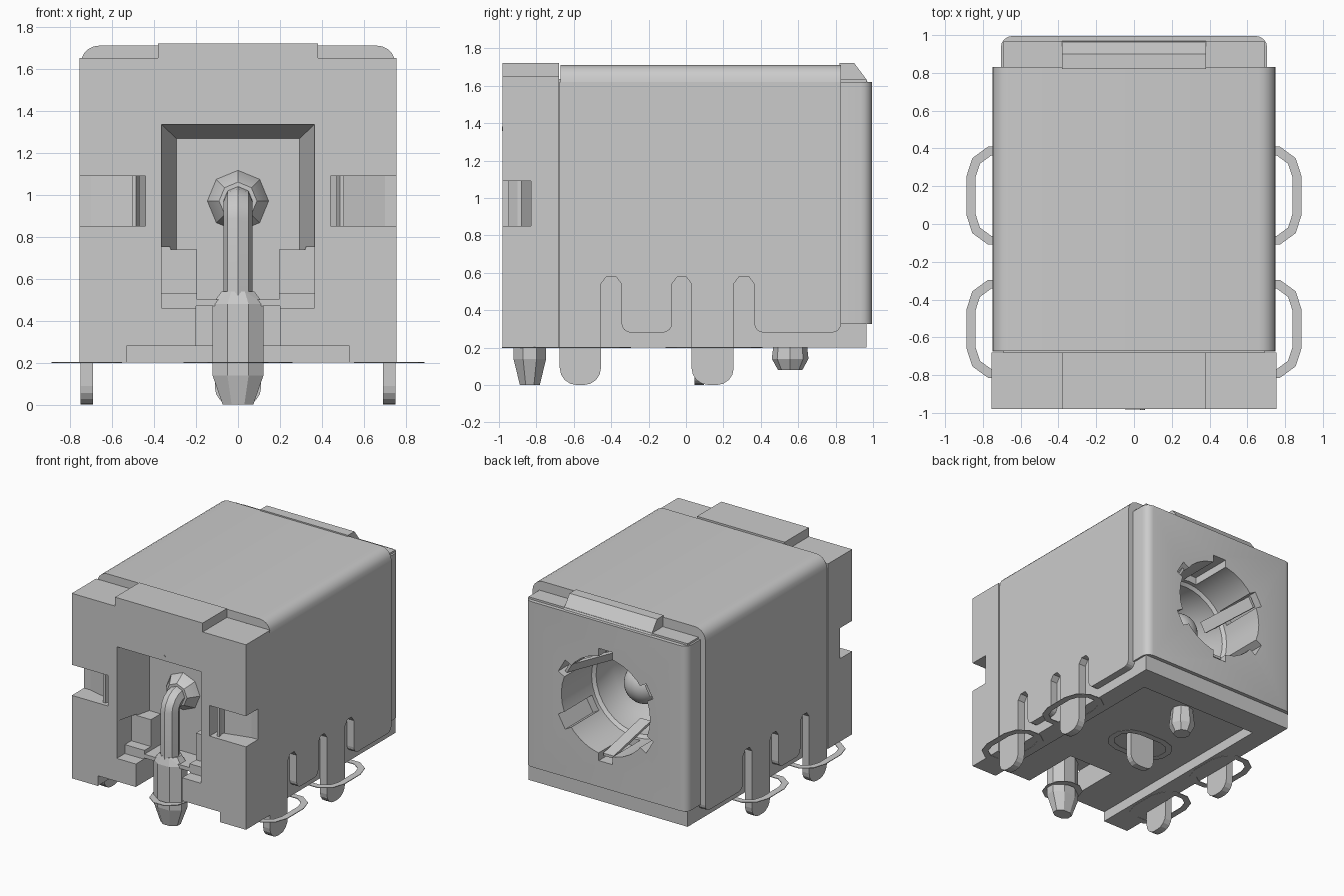
import bpy, bmesh, math
from mathutils import Matrix, Vector

cube = bpy.data.objects.get("Cube")
if cube:
    bpy.data.objects.remove(cube)

grey = bpy.data.materials.new("plain_grey")
grey.use_nodes = True
COLOUR = (0.6, 0.6, 0.6, 1)
grey.diffuse_color = COLOUR
grey.node_tree.nodes["Principled BSDF"].inputs["Base Color"].default_value = COLOUR
AXIS_Z = 0.97  # height of the socket centre


def finish(name, bm):
    bmesh.ops.recalc_face_normals(bm, faces=bm.faces)
    mesh = bpy.data.meshes.new(name)
    bm.to_mesh(mesh)
    bm.free()
    mesh.materials.append(grey)
    ob = bpy.data.objects.new(name, mesh)
    bpy.context.collection.objects.link(ob)
    return ob


def hull(name, points):
    bm = bmesh.new()
    for p in points:
        bm.verts.new(p)
    res = bmesh.ops.convex_hull(bm, input=bm.verts)
    loose = [v for v in res["geom_interior"] if isinstance(v, bmesh.types.BMVert)]
    bmesh.ops.delete(bm, geom=loose, context="VERTS")
    bmesh.ops.dissolve_limit(bm, angle_limit=0.01, verts=bm.verts, edges=bm.edges)
    return finish(name, bm)


def box(name, x0, x1, y0, y1, z0, z1):
    return hull(name, [(x, y, z) for x in (x0, x1) for y in (y0, y1) for z in (z0, z1)])


def prism(name, outline, axis, lo, hi):
    """Extrude a 2D outline along one axis."""
    def place(p, t):
        c = list(p)
        c.insert(axis, t)
        return c
    bm = bmesh.new()
    face = bm.faces.new([bm.verts.new(place(p, lo)) for p in outline])
    res = bmesh.ops.extrude_face_region(bm, geom=[face])
    move = Vector(place((0, 0), hi - lo))
    bmesh.ops.translate(bm, vec=move, verts=[v for v in res["geom"] if isinstance(v, bmesh.types.BMVert)])
    return finish(name, bm)


def arc(cx, cy, r, start, end, steps):
    out = []
    for i in range(steps + 1):
        a = math.radians(start + (end - start) * i / steps)
        out.append((cx + r * math.cos(a), cy + r * math.sin(a)))
    return out


def lathe(name, profile, sides=32):
    """Solid of revolution about the socket axis, from (radius, y) pairs."""
    bm = bmesh.new()
    rings = [[bm.verts.new((x, y, z)) for x, z in arc(0, AXIS_Z, r, 0, 360 - 360 / sides, sides - 1)]
             for r, y in profile]
    for a, b in zip(rings, rings[1:]):
        for i in range(sides):
            j = (i + 1) % sides
            bm.faces.new((a[i], a[j], b[j], b[i]))
    bm.faces.new(rings[0])
    bm.faces.new(rings[-1])
    return finish(name, bm)


def spin(ob, degrees):
    """Turn about the socket axis."""
    centre = Vector((0, 0, AXIS_Z))
    ob.data.transform(Matrix.Translation(centre) @ Matrix.Rotation(math.radians(degrees), 4, "Y")
                      @ Matrix.Translation(-centre))
    return ob


def select(ob):
    bpy.ops.object.select_all(action="DESELECT")
    ob.select_set(True)
    bpy.context.view_layer.objects.active = ob


def cut(ob, cutters):
    for c in cutters:
        m = ob.modifiers.new("cut", "BOOLEAN")
        m.operation, m.solver, m.object = "DIFFERENCE", "EXACT", c
        select(ob)
        bpy.ops.object.modifier_apply(modifier=m.name)


def smooth(ob):
    select(ob)
    bpy.ops.object.shade_smooth_by_angle(angle=math.radians(35))


# Plastic housing: front block, body and rear
front = box("front_block", -.755, .755, -.98, -.68, .2, 1.65)
body = box("inner_housing", -.69, .69, -.68, .965, .2, 1.635)
box("front_top_ridge", -.38, .38, -.98, -.68, 1.64, 1.72)
prism("rear_top_ridge", [(.82, 1.62), (.97, 1.62), (.96, 1.64), (.9, 1.72), (.82, 1.72)], 0, -.38, .38)

# Cutters for the front recess, underside channel, socket and side notches
wedge = hull("recess_cutter", [(s * w, y, z) for s in (-1, 1) for w, y, z in (
    (.365, -.98, .74), (.365, -.98, 1.335), (.285, -.65, .74), (.285, -.65, 1.26),
    (.365, -1.1, .74), (.365, -1.1, 1.335))])
shelf = box("shelf_cutter", -.365, .365, -1.1, -.8, .53, .75)
shelf_slot = box("slot_cutter", -.195, .195, -.9, -.66, .5, .76)
ledge = box("ledge_cutter", -.365, .365, -1.1, -.88, .46, .54)
neck = box("neck_cutter", -.2, .2, -1.1, -.5, .1, .47)
channel = box("channel_cutter", -.53, .53, -1.1, .75, .1, .28)
front_cutters = [wedge, shelf, shelf_slot, ledge, neck, channel]
for s in (-1, 1):
    front_cutters.append(prism("notch_cutter", [(s * .44, -1.1), (s * .9, -1.1), (s * .9, -.83),
                                                (s * .7, -.83), (s * .5, -.88), (s * .44, -.83)], 2, .85, 1.09))
cut(front, front_cutters)

socket = lathe("socket_cutter", [(.33, -.3), (.33, .3), (.36, .38), (.36, .6), (.385, .62), (.385, 1.1)])
key_cutters = [spin(box("key_cutter", -.06, .06, .65, 1.1, AXIS_Z + .3, AXIS_Z + .44), 60 * i)
               for i in range(6)]
cut(body, [channel, neck, socket] + key_cutters)

# Rear face plate with rounded upright edges
corners = arc(.645, .935, .06, 0, 90, 4)
plate = prism("rear_face_plate", [(-.705, .83)] + [(.705, .83)] + corners
              + [(-x, y) for x, y in reversed(corners)], 2, .325, 1.62)
cut(plate, [socket] + key_cutters)
for c in front_cutters + [socket] + key_cutters:
    if c.name in bpy.data.objects:
        bpy.data.objects.remove(c)

# Metal shell: top cap with rounded shoulders, two slotted side plates with feet
right = arc(.66, 1.62, .09, 0, 90, 5)
cap = prism("shell_top", [(-x, z) for x, z in right] + right[::-1], 1, -.672, .83)
side = []
for y0, y1, low, r in ((-.675, -.455, 0, .09), (-.345, -.075, .28, .05),
                       (.03, .255, 0, .09), (.365, .83, .28, .05)):
    if side:
        side += [(y0 - .03, .58), (y0, .54)]
    side += arc(y0 + r, low + r, r, 180, 270, 4) + arc(y1 - r, low + r, r, 270, 360, 4)
    if y1 < .8:
        side += [(y1, .54), (y1 + .03, .58)]
side += [(.83, 1.62), (-.675, 1.62)]
for s, label in ((1, "left"), (-1, "right")):
    prism(label + "_shell_side", side, 0, *sorted((s * .69, s * .75)))
    # latch fingers inside the side notches
    prism(label + "_latch", [(s * .485, -.95), (s * .505, -.95), (s * .49, -.9), (s * .505, -.83),
                             (s * .485, -.83), (s * .47, -.9)], 2, .85, 1.09)


# Thin pad rings around the legs
def pad_ring(name, cx, cy, half, r, along_y=True):
    def outline(rad):
        pts = arc(0, half, rad, 0, 180, 5) + arc(0, -half, rad, 180, 360, 5)
        return [(cx + x, cy + y) if along_y else (cx + y, cy + x) for x, y in pts]
    bm = bmesh.new()
    loops = [[bm.verts.new((x, y, z)) for x, y in outline(rad)]
             for rad, z in ((r, .198), (r, .203), (r - .05, .203), (r - .05, .198))]
    n = len(loops[0])
    for k in range(4):
        a, b = loops[k], loops[(k + 1) % 4]
        for i in range(n):
            j = (i + 1) % n
            bm.faces.new((a[i], a[j], b[j], b[i]))
    finish(name, bm)


for s, label in ((1, "left"), (-1, "right")):
    pad_ring(label + "_front_ring", s * .72, -.555, .1, .168)
    pad_ring(label + "_rear_ring", s * .72, .15, .1, .168)
pad_ring("centre_ring", 0, .07, .1, .168, False)
pad_ring("pin_ring", 0, -.835, .01, .145)

# Centre terminal and locating peg underneath
foot = arc(-.03, .08, .08, 180, 270, 4) + arc(.03, .08, .08, 270, 360, 4)
prism("centre_terminal", foot + [(.11, .4), (-.11, .4)], 0 + 1, .045, .095)
hull("locating_peg", [(x, y, z) for r, z in ((.08, .3), (.098, .14), (.065, .08))
                      for x, y in arc(0, .557, r, 0, 315, 7)])

# Socket pin with a rounded nose, and its collar in the front recess
pin = lathe("socket_pin", [(.155, -.35)] + [(r, y) for r, y in arc(0, .5, .155, 0, 85, 8)])
collar = lathe("pin_collar", [(.16, -.64), (.16, -.66), (.09, -.76)], 8)

# Bent terminal wire running down to the front leg
curve = bpy.data.curves.new("bent_wire", "CURVE")
curve.dimensions = "3D"
curve.bevel_depth, curve.bevel_resolution, curve.use_fill_caps = .07, 2, True
path = [(0, -.6, AXIS_Z), (0, -.75, AXIS_Z)]
path += [(0, y, z) for y, z in arc(-.75, .88, .09, 112, 180, 3)] + [(0, -.84, .45)]
spline = curve.splines.new("POLY")
spline.points.add(len(path) - 1)
for p, co in zip(spline.points, path):
    p.co = (*co, 1)
curve.materials.append(grey)
wire = bpy.data.objects.new("bent_wire", curve)
bpy.context.collection.objects.link(wire)
select(wire)
bpy.ops.object.convert(target="MESH")
hull("front_leg", [(x * w, -.835 + y * d, z) for w, d, z in (
    (.08, .07, .54), (.125, .09, .48), (.125, .09, .14), (.075, .055, 0))
    for x, y in arc(0, 0, 1.05, 22.5, 337.5, 7)])

# Leaf springs inside the socket
springs = [spin(hull("leaf_spring", [(x, y, AXIS_Z + r + t) for x in (-.045, .045) for t in (0, .02)
                                     for y, r in ((.96, .39), (.5, .29))]), a) for a in (60, 180, 300)]
hull("front_dimple", [(x, y, z) for y in (-.984, -.975) for x, z in arc(.045, 1.37, .012, 0, 315, 7)])

for ob in (body, plate, pin, collar, cap, wire):
    smooth(ob)
